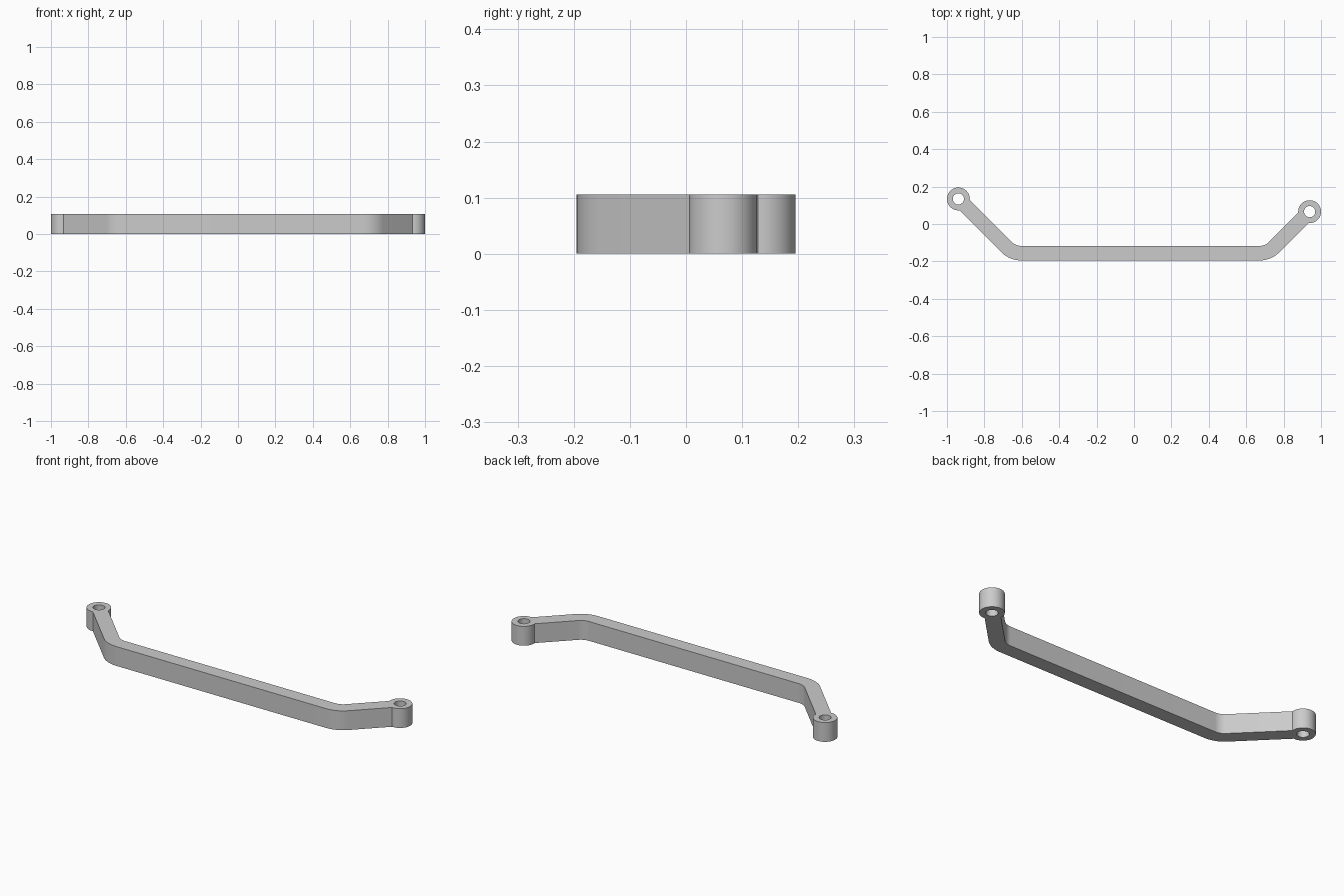
import bpy, bmesh, math

if "Cube" in bpy.data.objects:
    bpy.data.objects.remove(bpy.data.objects["Cube"])

HEIGHT = 0.106
HALF_W = 0.039          # half the bar width
BOSS_R, HOLE_R = 0.061, 0.03
BAR_Y = -0.156          # centreline of the long bar
BEND_R = 0.11           # centreline bend radius
LEFT, RIGHT = (-0.939, 0.134), (0.939, 0.066)   # boss centres


def arc(centre, radius, start, end, steps):
    """Points along an arc, angles in degrees."""
    pts = []
    for i in range(steps + 1):
        a = math.radians(start + (end - start) * i / steps)
        pts.append((centre[0] + radius * math.cos(a), centre[1] + radius * math.sin(a)))
    return pts


def bend_centre(boss, side):
    """Centre of the bend where a 45 degree arm meets the bar."""
    corner_x = boss[0] - side * (boss[1] - BAR_Y)
    return (corner_x - side * BEND_R * math.tan(math.radians(22.5)), BAR_Y + BEND_R)


# Outline: left boss, inner bends, right boss, outer bends
bl, br = bend_centre(LEFT, -1), bend_centre(RIGHT, 1)
inner, outer = BEND_R - HALF_W, BEND_R + HALF_W
gap = math.degrees(math.asin(HALF_W / BOSS_R))
outline = (arc(LEFT, BOSS_R, -45 - gap, -405 + gap, 48)
           + arc(bl, inner, 225, 270, 10)
           + arc(br, inner, 270, 315, 10)
           + arc(RIGHT, BOSS_R, 225 - gap, -135 + gap, 48)
           + arc(br, outer, 315, 270, 10)
           + arc(bl, outer, 270, 225, 10))
holes = [arc(c, HOLE_R, 0, 352.5, 47) for c in (LEFT, RIGHT)]

# Filled flat profile with two screw holes, extruded to the full height
curve = bpy.data.curves.new("handle_profile", 'CURVE')
curve.dimensions = '2D'
curve.fill_mode = 'BOTH'
curve.extrude = HEIGHT / 2
for pts in [outline] + holes:
    spline = curve.splines.new('POLY')
    spline.points.add(len(pts) - 1)
    for p, (x, y) in zip(spline.points, pts):
        p.co = (x, y, 0, 1)
    spline.use_cyclic_u = True
handle = bpy.data.objects.new("handle", curve)
bpy.context.collection.objects.link(handle)
bpy.context.view_layer.objects.active = handle
handle.select_set(True)
bpy.ops.object.convert(target='MESH')
handle = bpy.context.object
handle.name = "handle"

# Weld the caps to the walls and stand the part on the ground
mesh = handle.data
bm = bmesh.new()
bm.from_mesh(mesh)
bmesh.ops.remove_doubles(bm, verts=bm.verts[:], dist=1e-4)
bmesh.ops.translate(bm, verts=bm.verts[:], vec=(0, 0, HEIGHT / 2))
bmesh.ops.recalc_face_normals(bm, faces=bm.faces[:])
bm.to_mesh(mesh)
bm.free()

# Single grey finish
grey = bpy.data.materials.new("grey")
grey.diffuse_color = (0.6, 0.6, 0.6, 1)
grey.use_nodes = True
grey.node_tree.nodes["Principled BSDF"].inputs["Base Color"].default_value = grey.diffuse_color
mesh.materials.clear()
mesh.materials.append(grey)
bpy.ops.object.shade_smooth_by_angle(angle=math.radians(30))
